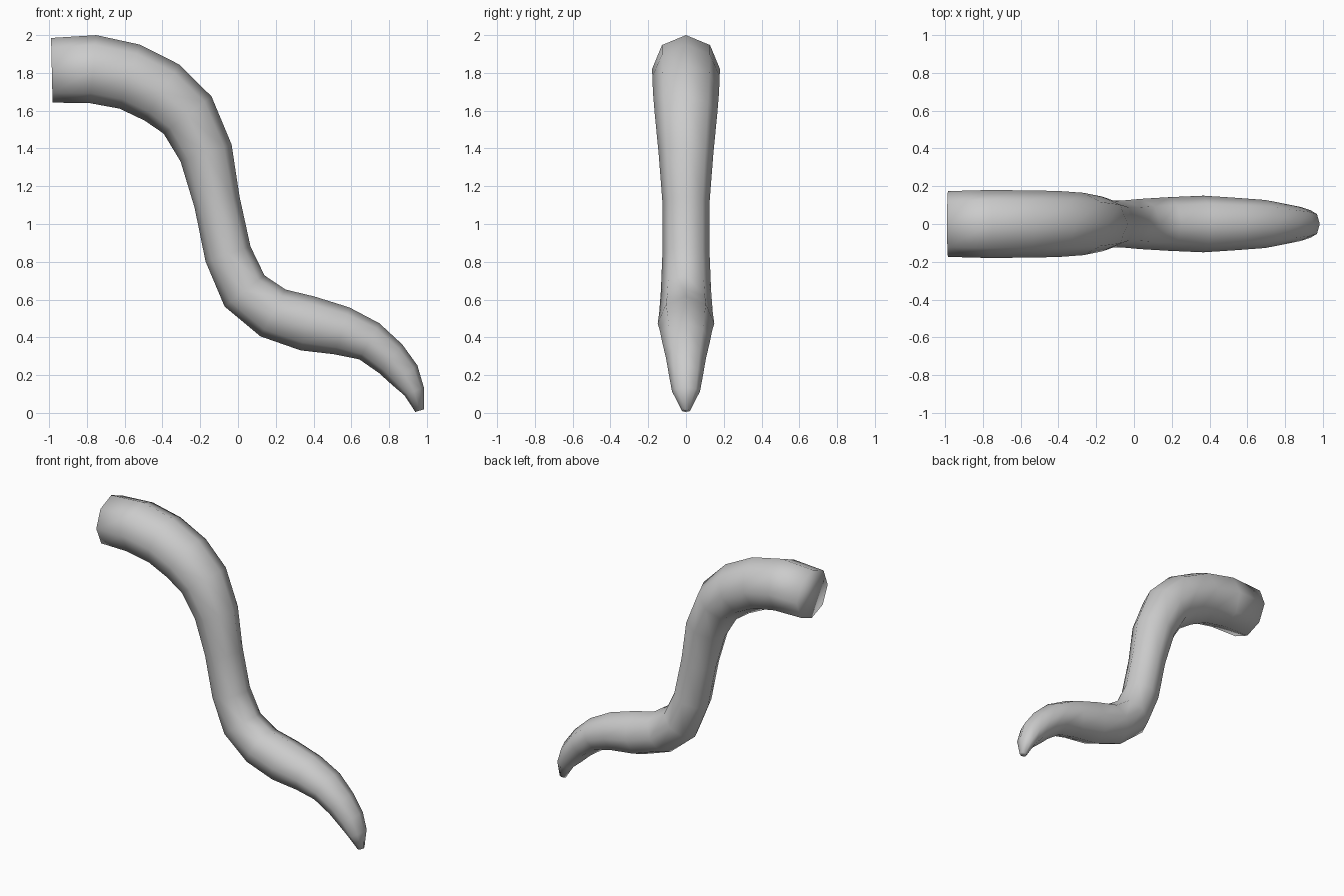
import bpy, bmesh
from math import sin, cos, pi
from mathutils import Vector

# Rings along the limb: outer x, z, inner x, z, half width in y
RINGS = [
    (-.99, 1.985, -.982, 1.643, .174), (-.75, 2.0, -.785, 1.64, .180),
    (-.52, 1.95, -.627, 1.611, .178), (-.31, 1.844, -.495, 1.548, .175),
    (-.14, 1.675, -.394, 1.479, .165), (-.034, 1.421, -.304, 1.331, .145),
    (.008, 1.146, -.23, 1.087, .125), (.066, .881, -.172, .802, .125),
    (.14, .728, -.071, .563, .133), (.251, .653, .119, .405, .142),
    (.405, .616, .331, .331, .150), (.59, .558, .511, .31, .138),
    (.749, .474, .643, .283, .127), (.87, .362, .749, .209, .105),
    (.95, .251, .817, .147, .090), (.984, .135, .881, .093, .074),
    (.984, .018, .939, .005, .022),
]
SIDES = 8

# Tapered octagonal tube with closed ends
bm = bmesh.new()
loops = []
for ox, oz, ix, iz, w in RINGS:
    outer, inner = Vector((ox, 0, oz)), Vector((ix, 0, iz))
    mid, half = (outer + inner) / 2, (outer - inner) / 2
    loops.append([bm.verts.new(mid + half * cos(2 * pi * k / SIDES)
                               + Vector((0, w * sin(2 * pi * k / SIDES), 0)))
                  for k in range(SIDES)])
for a, b in zip(loops, loops[1:]):
    for k in range(SIDES):
        n = (k + 1) % SIDES
        bm.faces.new((a[k], a[n], b[n], b[k]))
bm.faces.new(loops[0])
bm.faces.new(loops[-1])
bmesh.ops.recalc_face_normals(bm, faces=bm.faces)
for f in bm.faces:
    f.smooth = True

mesh = bpy.data.meshes.new("tentacle")
bm.to_mesh(mesh)
bm.free()
bpy.context.collection.objects.link(bpy.data.objects.new("tentacle", mesh))
